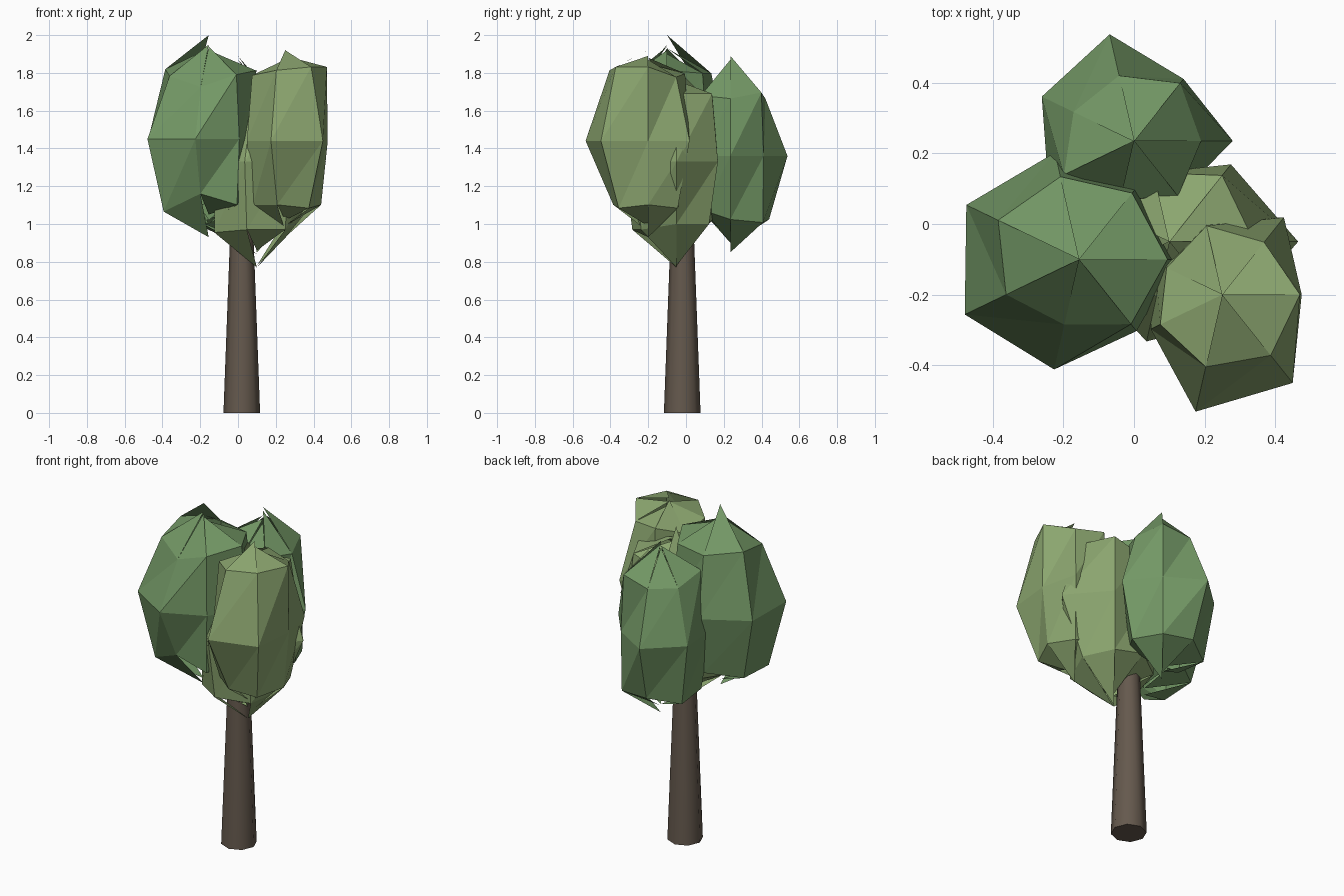
import bpy, bmesh
from math import cos, sin, tau

if "Cube" in bpy.data.objects:
    bpy.data.objects.remove(bpy.data.objects["Cube"])


def material(name, rgb):
    m = bpy.data.materials.new(name)
    m.diffuse_color = (*rgb, 1)
    m.use_nodes = True
    m.node_tree.nodes["Principled BSDF"].inputs["Base Color"].default_value = m.diffuse_color
    return m


dark_green = material("dark_green", (0.17, 0.31, 0.13))
light_green = material("light_green", (0.26, 0.38, 0.16))
bark = material("bark", (0.13, 0.10, 0.075))


def finish(name, bm, mat):
    me = bpy.data.meshes.new(name)
    bm.to_mesh(me)
    bm.free()
    me.materials.append(mat)
    ob = bpy.data.objects.new(name, me)
    bpy.context.collection.objects.link(ob)
    return ob


def foliage(name, centre, stretch, lower, middle, upper, bottoms, tops, mat):
    """Seven-sided stretched ball, each point pushed out by its own radius.
    Every sector has its own tip height at both poles, giving jagged ends."""
    x, y, z = centre
    bm = bmesh.new()
    rings = []
    for radii, side in ((lower, -1), (middle, 0), (upper, 1)):
        n = len(radii)
        rings.append([bm.verts.new((x + r * cos(tau * i / n), y + r * sin(tau * i / n),
                                    z + side * stretch * r)) for i, r in enumerate(radii)])
    for i in range(n):
        j = (i + 1) % n
        bm.faces.new((bm.verts.new((x, y, bottoms[i])), rings[0][j], rings[0][i]))
        for a, b in zip(rings, rings[1:]):
            bm.faces.new((a[i], a[j], b[j]))
            bm.faces.new((a[i], b[j], b[i]))
        bm.faces.new((rings[2][i], rings[2][j], bm.verts.new((x, y, tops[i]))))
    return finish(name, bm, mat)


# Irregular leaf clusters
foliage("left_foliage", (-0.155, -0.10, 1.45), 1.45,
        [.22, .22, .24, .26, .265, .20, .24],
        [.28, .27, .31, .355, .36, .32, .26],
        [.25, .24, .24, .255, .23, .19, .235],
        [1.0, 1.02, 1.0, .96, .93, 1.05, 1.02],
        [1.90, 1.93, 2.0, 1.93, 1.95, 1.94, 1.92], dark_green)

foliage("back_foliage", (0.0, 0.235, 1.36), 1.6,
        [.21, .22, .21, .23, .22, .18, .18],
        [.28, .225, .31, .29, .27, .20, .20],
        [.19, .21, .19, .19, .22, .17, .20],
        [.85, .89, .93, .90, .93, .93, .90],
        [1.89, 1.85, 1.83, 1.84, 1.82, 1.80, 1.87], dark_green)

foliage("front_foliage", (0.25, -0.20, 1.44), 1.78,
        [.19, .20, .18, .18, .19, .19, .20],
        [.225, .28, .21, .21, .225, .34, .32],
        [.22, .19, .20, .175, .195, .21, .22],
        [.93, .97, 1.0, .98, .96, 1.02, .99],
        [1.87, 1.85, 1.88, 1.87, 1.87, 1.92, 1.89], light_green)

foliage("inner_foliage", (0.10, -0.05, 1.33), 1.5,
        [.22, .22, .20, .22, .25, .24, .24],
        [.365, .28, .20, .22, .25, .29, .28],
        [.24, .24, .20, .17, .16, .16, .18],
        [.78, .85, .88, .84, .77, .86, .77],
        [1.76, 1.74, 1.82, 1.75, 1.70, 1.72, 1.74], light_green)

# Tapered trunk reaching into the leaves
bm = bmesh.new()
bmesh.ops.create_cone(bm, cap_ends=True, segments=8, radius1=.097, radius2=.056, depth=1.1)
bmesh.ops.translate(bm, verts=bm.verts, vec=(.02, -.02, .55))
trunk = finish("trunk", bm, bark)
bpy.context.view_layer.objects.active = trunk
trunk.select_set(True)
bpy.ops.object.shade_smooth_by_angle(angle=1.0)
